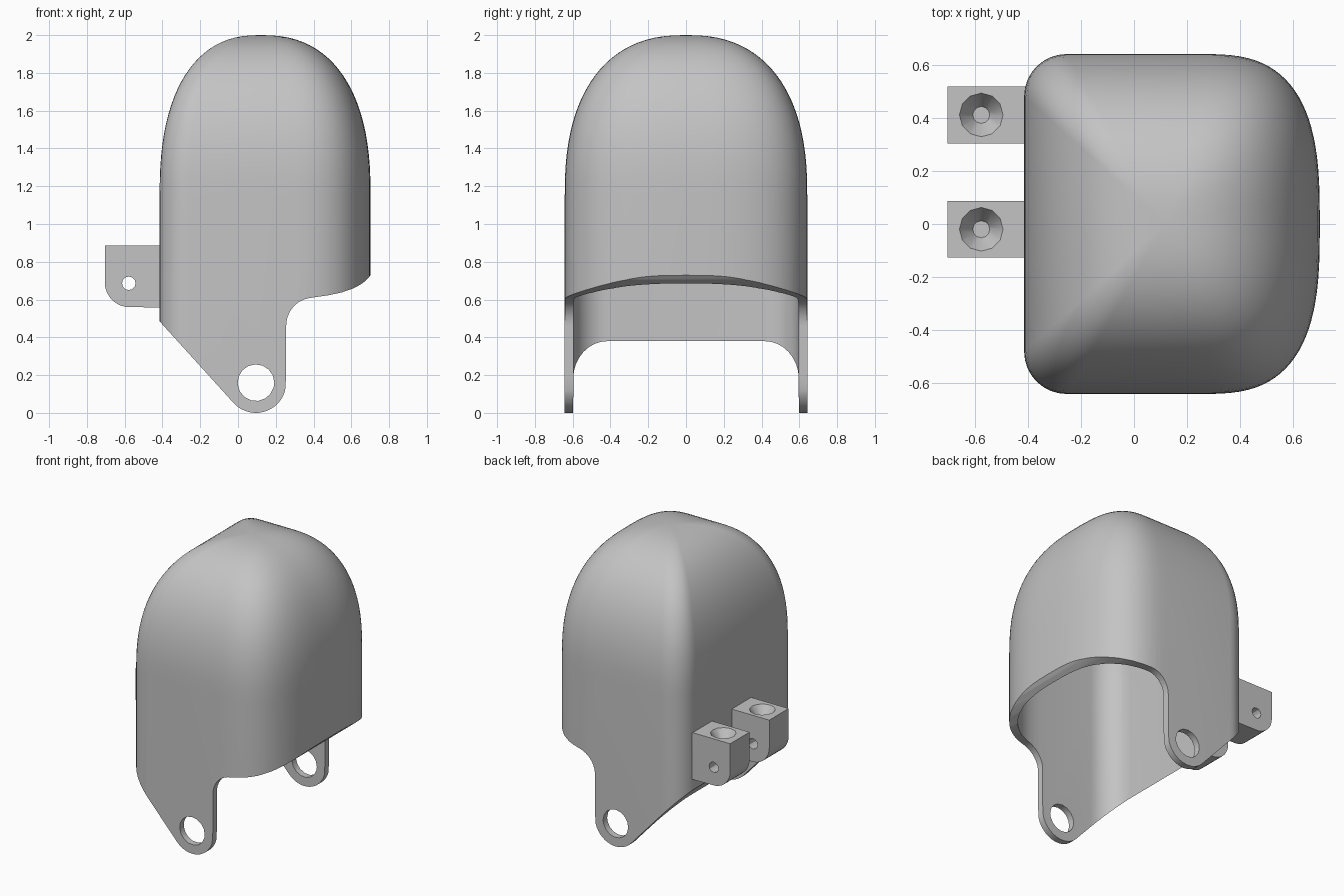
import bpy, bmesh, math

cube = bpy.data.objects.get("Cube")
if cube:
    bpy.data.objects.remove(cube, do_unlink=True)

mat = bpy.data.materials.new("plain grey")
mat.use_nodes = True
GREY = (0.55, 0.55, 0.55, 1)
mat.diffuse_color = GREY
mat.node_tree.nodes["Principled BSDF"].inputs["Base Color"].default_value = GREY


def finish(bm, name):
    bmesh.ops.recalc_face_normals(bm, faces=bm.faces)
    me = bpy.data.meshes.new(name)
    bm.to_mesh(me)
    bm.free()
    ob = bpy.data.objects.new(name, me)
    bpy.context.collection.objects.link(ob)
    me.materials.append(mat)
    return ob


def arc(cx, cy, rx, ry, a0, a1, n, power=2):
    """Elliptic arc; a power above 2 gives a fuller, squarer curve."""
    def bulge(v):
        return math.copysign(abs(v) ** (2 / power), v) if abs(v) > 1e-6 else 0
    angles = [math.radians(a0 + (a1 - a0) * i / n) for i in range(n + 1)]
    return [(cx + rx * bulge(math.cos(a)), cy + ry * bulge(math.sin(a))) for a in angles]


def dome(name, x0, x1, y, r, rx, z_low, z_top):
    """Rounded section carried straight up, then shrunk along a full curve."""
    half = arc(x1 - rx, 0, rx, y, 0, 90, 24, 2.9) + arc(x0 + r, y - r, r, r, 90, 180, 8)
    ring = half + [(px, -py) for px, py in reversed(half[1:])]
    cx, spring, steps = 0.12, 1.15, 24
    profile = arc(0, spring, 1, z_top - spring, 0, 90, steps, 2.4)
    levels = [(1, z_low)] + profile[:-1]
    bm = bmesh.new()
    rows = [[bm.verts.new((cx + (px - cx) * s, py * s, z)) for px, py in ring] for s, z in levels]
    n = len(ring)
    for a, b in zip(rows, rows[1:]):
        for i in range(n):
            j = (i + 1) % n
            bm.faces.new((a[i], a[j], b[j], b[i]))
    tip = bm.verts.new((cx, 0, z_top))
    for i in range(n):
        bm.faces.new((rows[-1][i], rows[-1][(i + 1) % n], tip))
    bm.faces.new(rows[0])
    return finish(bm, name)


def slab(name, outline, y0, y1):
    """Extrude an x-z outline along y."""
    bm = bmesh.new()
    face = bm.faces.new([bm.verts.new((x, y0, z)) for x, z in outline])
    new = bmesh.ops.extrude_face_region(bm, geom=[face])["geom"]
    verts = [v for v in new if isinstance(v, bmesh.types.BMVert)]
    bmesh.ops.translate(bm, verts=verts, vec=(0, y1 - y0, 0))
    return finish(bm, name)


def cut(target, tool, operation="DIFFERENCE"):
    mod = target.modifiers.new(tool.name, "BOOLEAN")
    mod.operation = operation
    mod.solver = "EXACT"
    mod.object = tool
    bpy.context.view_layer.objects.active = target
    bpy.ops.object.modifier_apply(modifier=mod.name)
    bpy.data.objects.remove(tool, do_unlink=True)


def smooth(ob):
    bpy.ops.object.select_all(action="DESELECT")
    ob.select_set(True)
    bpy.context.view_layer.objects.active = ob
    bpy.ops.object.shade_smooth_by_angle(angle=math.radians(30))


# Hollow hood
hood = dome("hood_shell", -0.415, 0.702, 0.642, 0.16, 0.45, -0.1, 2.0)
cut(hood, dome("hollow", -0.32, 0.657, 0.597, 0.18, 0.43, -0.2, 1.95))

# Side outline with the hinge lugs and the raised opening
side = [(-0.6, 2.2), (-0.6, 0.69), (-0.42, 0.49)]
side += arc(0.095, 0.16, 0.16, 0.16, 223, 345, 14)
side += [(0.255, 0.2)]
side += arc(0.4, 0.46, 0.145, 0.15, 180, 95, 10)
side += [(0.48, 0.623), (0.55, 0.638), (0.61, 0.659), (0.65, 0.68),
         (0.68, 0.703), (0.703, 0.73), (0.9, 0.8), (0.9, 2.2)]
cut(hood, slab("side_outline", side, -1, 1), "INTERSECT")
cut(hood, slab("hinge_hole", arc(0.095, 0.16, 0.097, 0.097, 0, 345, 15), -1, 1))
smooth(hood)

# Two mounting blocks with a cross hole and a countersunk top
for name, yc in (("left_mount", 0.412), ("right_mount", -0.02)):
    outline = [(-0.37, 0.885), (-0.705, 0.885), (-0.705, 0.69)]
    outline += arc(-0.575, 0.69, 0.13, 0.13, 190, 270, 8)
    outline += [(-0.37, 0.558)]
    block = slab(name, outline, yc - 0.107, yc + 0.107)
    cut(block, slab("cross_hole", arc(-0.578, 0.686, 0.036, 0.036, 0, 330, 11), yc - 0.3, yc + 0.3))
    bm = bmesh.new()
    bmesh.ops.create_cone(bm, cap_ends=True, segments=12, radius1=0.032, radius2=0.095, depth=0.1)
    bmesh.ops.translate(bm, verts=bm.verts, vec=(-0.577, yc, 0.855))
    cut(block, finish(bm, "countersink"))
    smooth(block)
